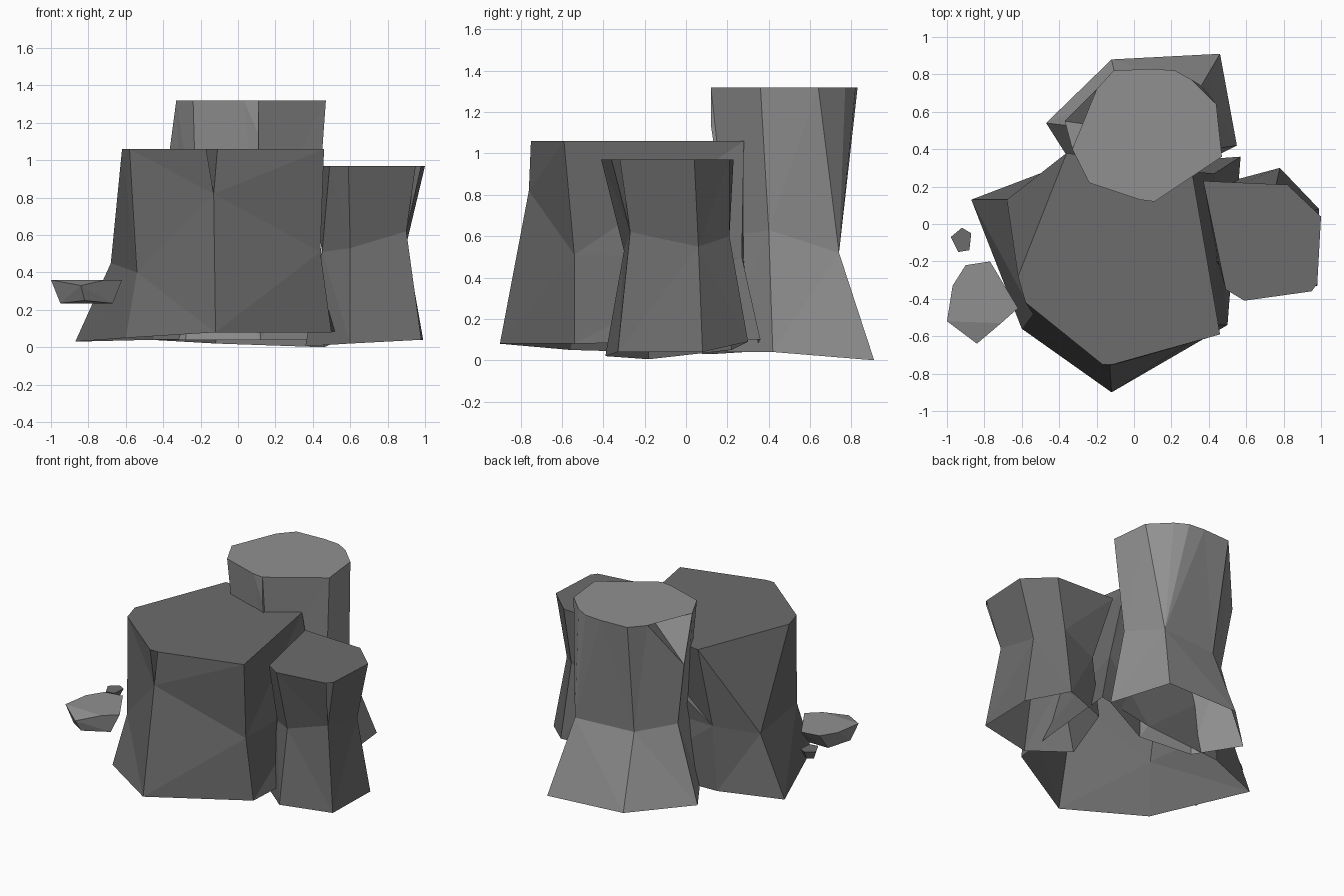
import bpy, bmesh


def material(name, v):
    m = bpy.data.materials.new(name)
    m.diffuse_color = (v, v, v, 1)
    return m


dark = material("dark grey stone", 0.15)
light = material("light grey stone", 0.28)


def finish(bm, name, mat):
    me = bpy.data.meshes.new(name)
    bm.to_mesh(me)
    bm.free()
    me.materials.append(mat)
    bpy.context.collection.objects.link(bpy.data.objects.new(name, me))


def pillar(name, mat, z_top, columns):
    """Open-bottomed rock. Each column, counter-clockwise from above:
    (foot, waist, chip or None, rim points at z_top)."""
    bm = bmesh.new()
    cache = {}

    def vert(p):
        p = tuple(p) if len(p) == 3 else (p[0], p[1], z_top)
        if p not in cache:
            cache[p] = bm.verts.new(p)
        return cache[p]

    def face(points):
        vs = list(dict.fromkeys(vert(p) for p in points if p))
        if len(vs) > 2:
            return bm.faces.new(vs)

    for i, (foot, waist, chip, rim) in enumerate(columns):
        foot2, waist2, chip2, rim2 = columns[(i + 1) % len(columns)]
        face([foot, foot2, waist2, waist])
        face([waist, waist2, chip2, rim2[0], rim[-1], chip])
        for a, b in zip(rim, rim[1:]):
            face([chip or waist, b, a])
    face([p for c in columns for p in c[3]])
    bmesh.ops.triangulate(bm, faces=[f for f in bm.faces if len(f.verts) > 3])
    finish(bm, name, mat)


def pebble(name, mat, points):
    bm = bmesh.new()
    for p in points:
        bm.verts.new(p)
    res = bmesh.ops.convex_hull(bm, input=bm.verts[:])
    loose = [v for v in bm.verts if not v.link_faces]
    bmesh.ops.delete(bm, geom=loose, context='VERTS')
    bmesh.ops.recalc_face_normals(bm, faces=bm.faces[:])
    finish(bm, name, mat)


# broad middle rock with a small notch in the front rim
pillar("main_rock", dark, 1.06, [
    ((-0.87, 0.13, 0.03), (-0.68, 0.13, 0.45), None, [(-0.36, 0.38), (-0.62, -0.28)]),
    ((-0.60, -0.56, 0.05), (-0.54, -0.48, 0.40), None, [(-0.58, -0.42)]),
    ((-0.12, -0.90, 0.08), (-0.13, -0.76, 0.82), None,
     [(-0.17, -0.75), (-0.17, -0.52), (-0.11, -0.75)]),
    ((0.50, -0.54, 0.08), (0.44, -0.54, 0.51), None, [(0.46, -0.59)]),
    ((0.57, 0.36, 0.10), (0.43, 0.27, 0.50), None, [(0.31, 0.28)]),
    ((0.15, 0.33, 0.05), (0.15, 0.28, 0.50), (0.27, 0.33, 0.97), [(0.25, 0.28)]),
    ((-0.45, 0.29, 0.04), (-0.42, 0.30, 0.50), None, [(-0.36, 0.38)]),
])

# tall pale rock behind, with a wedge broken out of its left rim
pillar("tall_rock", light, 1.32, [
    ((-0.47, 0.54, 0.04), (-0.30, 0.52, 0.57), (-0.37, 0.55, 1.02),
     [(-0.20, 0.72), (-0.02, 0.50), (-0.33, 0.40)]),
    ((-0.28, 0.24, 0.04), (-0.22, 0.30, 0.60), None, [(-0.24, 0.22)]),
    ((0.12, 0.20, 0.04), (0.10, 0.20, 0.60), (0.11, 0.12, 1.14),
     [(0.03, 0.13), (0.11, 0.12)]),
    ((0.55, 0.42, 0.04), (0.42, 0.40, 0.63), None, [(0.47, 0.36)]),
    ((0.46, 0.91, 0.0), (0.36, 0.74, 0.52), None,
     [(0.44, 0.64), (0.31, 0.77), (0.22, 0.82), (0.10, 0.83)]),
    ((-0.12, 0.88, 0.02), (-0.08, 0.70, 0.52), None, [(-0.11, 0.82)]),
])

# smaller rock on the right with a crack in its rim
pillar("right_rock", dark, 0.97, [
    ((0.36, -0.18, 0.005), (0.45, -0.20, 0.51), None, [(0.37, 0.23), (0.49, -0.35)]),
    ((0.60, -0.39, 0.02), (0.60, -0.30, 0.53), None, [(0.59, -0.41)]),
    ((0.98, -0.33, 0.04), (0.90, -0.27, 0.62), None,
     [(0.95, -0.36), (0.67, -0.10), (0.98, -0.32)]),
    ((0.99, 0.08, 0.04), (0.90, 0.06, 0.55), None, [(1.0, 0.04)]),
    ((0.78, 0.30, 0.09), (0.76, 0.21, 0.60), None, [(0.82, 0.21)]),
    ((0.48, 0.22, 0.05), (0.50, 0.18, 0.50), None, [(0.37, 0.23)]),
])

# loose stones on the left
rim = [(-0.77, -0.20), (-0.90, -0.22), (-0.97, -0.33), (-1.0, -0.52),
       (-0.71, -0.53), (-0.62, -0.45)]
base = [(-0.95, -0.50), (-0.67, -0.48), (-0.75, -0.32), (-0.90, -0.32)]
pebble("large_loose_stone", light,
       [(x, y, 0.36) for x, y in rim] + [(x, y, 0.235) for x, y in base]
       + [(-0.84, -0.64, 0.33), (-0.82, -0.60, 0.25)])

rim = [(-0.92, -0.02), (-0.98, -0.07), (-0.94, -0.15), (-0.88, -0.14), (-0.87, -0.05)]
pebble("small_loose_stone", dark,
       [(x, y, 0.325) for x, y in rim]
       + [(-0.925 + (x + 0.925) * 0.6, -0.085 + (y + 0.085) * 0.6, 0.27) for x, y in rim])
